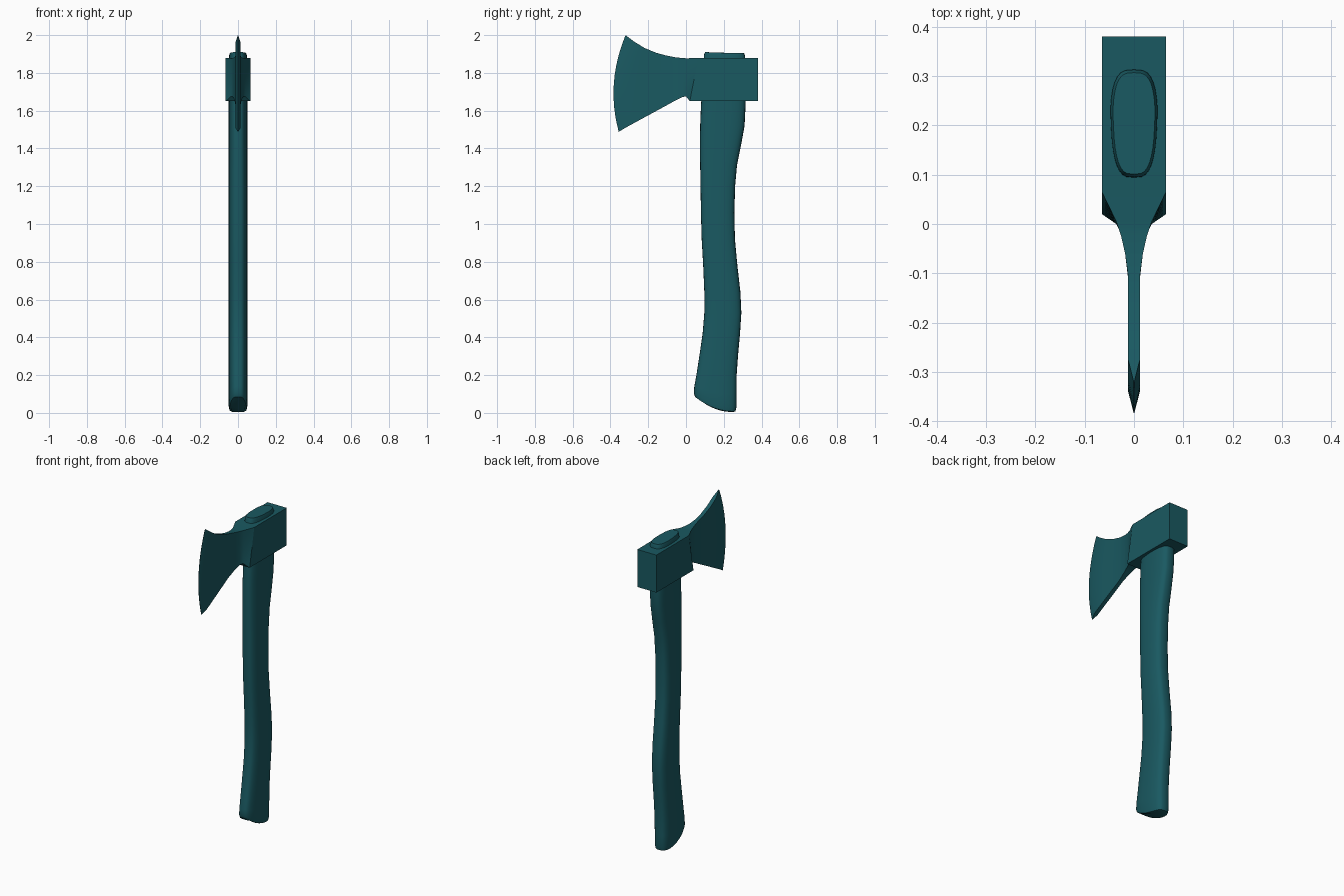
import bpy, bmesh, math

teal = bpy.data.materials.new("teal")
teal.diffuse_color = (0.01, 0.1, 0.12, 1)


def loft(name, rings, angle):
    """Skin a list of equal-length point rings and cap both ends."""
    bm = bmesh.new()
    vr = [[bm.verts.new(p) for p in ring] for ring in rings]
    n = len(vr[0])
    for a, b in zip(vr, vr[1:]):
        for i in range(n):
            j = (i + 1) % n
            bm.faces.new((a[i], a[j], b[j], b[i]))
    bm.faces.new(vr[0])
    bm.faces.new(vr[-1])
    bmesh.ops.recalc_face_normals(bm, faces=bm.faces)
    me = bpy.data.meshes.new(name)
    bm.to_mesh(me)
    bm.free()
    me.materials.append(teal)
    ob = bpy.data.objects.new(name, me)
    bpy.context.collection.objects.link(ob)
    bpy.context.view_layer.objects.active = ob
    ob.select_set(True)
    bpy.ops.object.shade_smooth_by_angle(angle=math.radians(angle))
    ob.select_set(False)


def power(v, e):
    return math.copysign(abs(v) ** e, v)


def handle_ring(yf, yb, zf, zb, half, n=32):
    """Rounded section, a little narrower at the front, sagging when tilted."""
    ring = []
    for i in range(n):
        a = 2 * math.pi * i / n
        t = 0.5 + 0.5 * power(math.sin(a), 0.75)
        x = half * power(math.cos(a), 0.6) * (0.88 + 0.12 * min(1, t * 1.6))
        z = zb + (zf - zb) * (1 - t) ** 2.2
        ring.append((x, yf + (yb - yf) * t, z))
    return ring


# Handle: front y, back y, front z, back z, half width
handle = [
    (0.065, 0.25, 0.075, 0.005, 0.036),
    (0.048, 0.262, 0.085, 0.008, 0.046),
    (0.041, 0.267, 0.105, 0.03, 0.05),
    (0.044, 0.267, 0.14, 0.1, 0.05),
    (0.055, 0.268, 0.2, 0.2, 0.05),
    (0.072, 0.276, 0.31, 0.31, 0.05),
    (0.088, 0.286, 0.42, 0.42, 0.05),
    (0.097, 0.293, 0.53, 0.53, 0.05),
    (0.097, 0.288, 0.64, 0.64, 0.05),
    (0.091, 0.272, 0.78, 0.78, 0.05),
    (0.083, 0.259, 0.92, 0.92, 0.05),
    (0.079, 0.256, 1.06, 1.06, 0.05),
    (0.077, 0.260, 1.2, 1.2, 0.05),
    (0.075, 0.270, 1.31, 1.31, 0.05),
    (0.074, 0.292, 1.42, 1.42, 0.05),
    (0.075, 0.310, 1.52, 1.52, 0.05),
    (0.079, 0.315, 1.62, 1.62, 0.05),
    (0.09, 0.314, 1.8, 1.8, 0.049),
    (0.095, 0.313, 1.895, 1.89, 0.048),
    (0.101, 0.307, 1.91, 1.905, 0.043),
]
loft("handle", [handle_ring(*r) for r in handle], 40)


def head_ring(yt, zt, yb, zb, half, bulge, n=12):
    """Column up the right face and back down the left face."""
    side = []
    for i in range(n + 1):
        t = i / n
        y = yb + (yt - yb) * t - bulge * 4 * t * (1 - t)
        side.append((half, y, zb + (zt - zb) * t))
    return side + [(-x, y, z) for x, y, z in reversed(side)]


# Head from poll to cutting edge: top y, top z, bottom y, bottom z, half width, bulge
head = [
    (0.38, 1.88, 0.38, 1.65, 0.065, 0),
    (0.065, 1.88, 0.02, 1.65, 0.065, 0),
    (0.005, 1.877, 0.0, 1.676, 0.036, 0),
    (-0.025, 1.879, -0.02, 1.672, 0.026, 0),
    (-0.06, 1.883, -0.06, 1.652, 0.018, 0),
    (-0.105, 1.892, -0.11, 1.624, 0.012, 0),
    (-0.16, 1.907, -0.18, 1.586, 0.012, 0.005),
    (-0.22, 1.932, -0.25, 1.548, 0.012, 0.015),
    (-0.275, 1.966, -0.325, 1.507, 0.012, 0.035),
    (-0.32, 2.0, -0.356, 1.488, 0.0006, 0.044),
]
loft("axe_head", [head_ring(*r) for r in head], 25)
